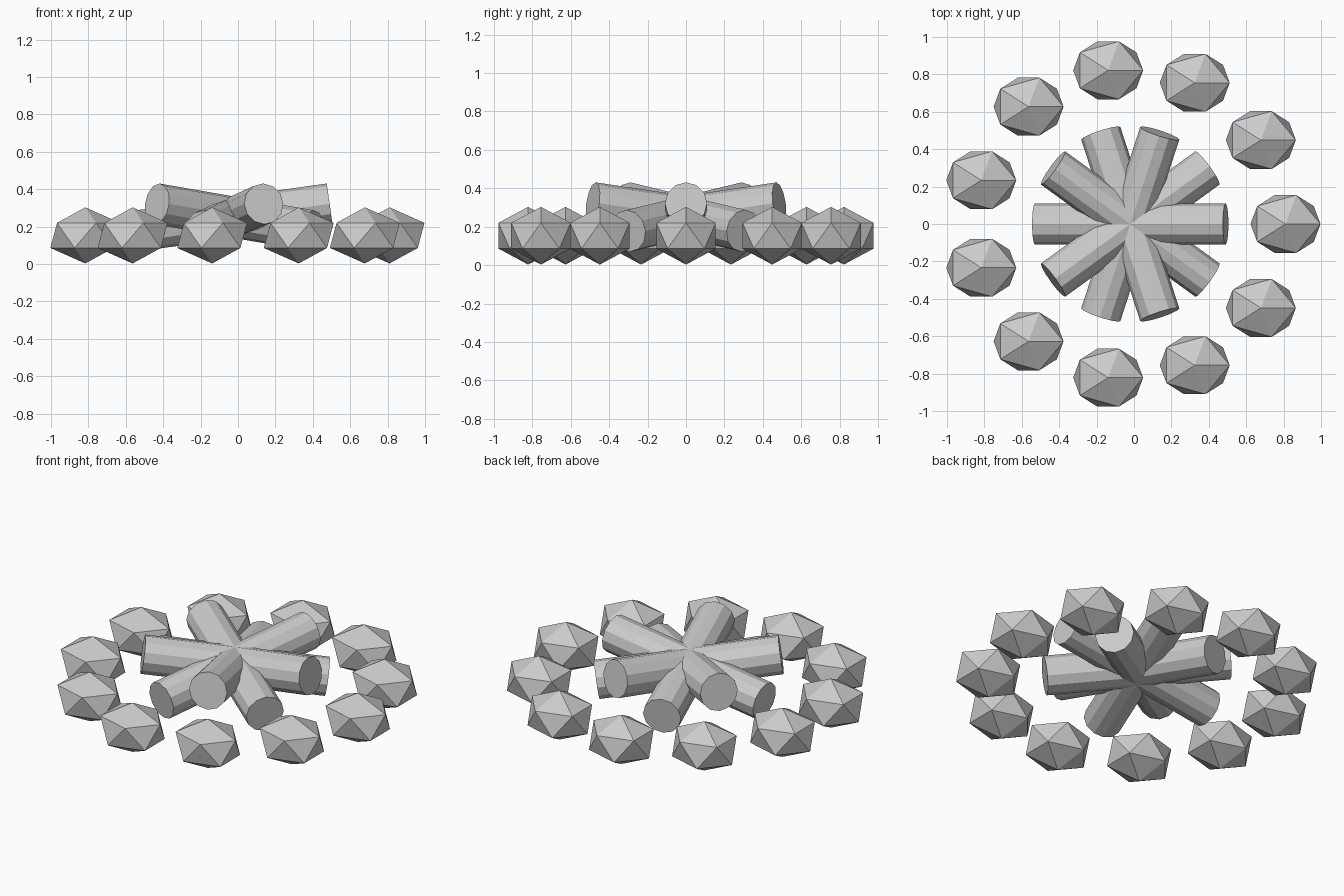
import bpy
from math import cos, sin, pi, radians

if "Cube" in bpy.data.objects:
    bpy.data.objects.remove(bpy.data.objects["Cube"])

CX = -0.02  # ring centre

# ring of eleven faceted stones
for i in range(11):
    a = 2 * pi * i / 11
    bpy.ops.mesh.primitive_ico_sphere_add(
        subdivisions=1, radius=1,
        location=(CX + 0.83 * cos(a), 0.83 * sin(a), 0.153))
    stone = bpy.context.object
    stone.name = f"stone_{i + 1}"
    stone.scale = (0.209, 0.182, 0.15)

# five crossed logs, each with its raised end pointing outward
for i in range(5):
    a = 2 * pi * i / 5
    bpy.ops.mesh.primitive_cylinder_add(
        vertices=12, radius=0.11, depth=1.03,
        location=(CX, 0, 0.25), rotation=(0, radians(82), a))
    bpy.context.object.name = f"log_{i + 1}"
